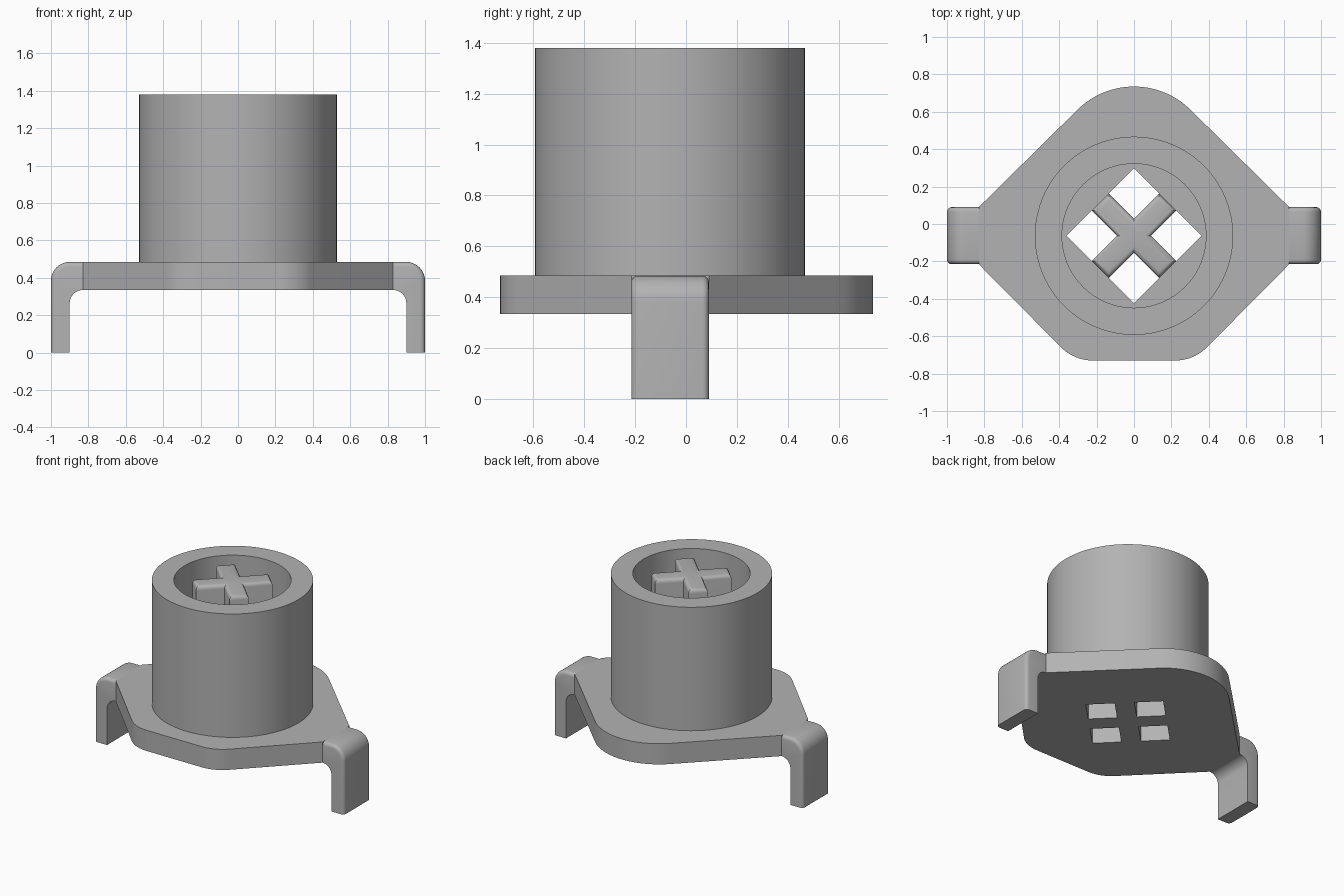
import bpy, bmesh
from math import sin, cos, pi, radians
from mathutils import Matrix

cube = bpy.data.objects.get("Cube")
if cube:
    bpy.data.objects.remove(cube)

grey = bpy.data.materials.new("mid grey")
grey.use_nodes = True
colour = (0.45, 0.45, 0.45, 1)
grey.diffuse_color = colour
grey.node_tree.nodes["Principled BSDF"].inputs["Base Color"].default_value = colour

CY = -0.063                        # shared centre of tube, cross and legs
PLATE_LOW, PLATE_TOP, TOP = 0.335, 0.485, 1.38
HOLE, ARM = 0.255, 0.065           # half widths of the square hole and cross arms
ROOT = 0.83                        # where the legs join the plate


def arc(cx, cy, r, start, end, n):
    angles = [radians(start + (end - start) * i / n) for i in range(n + 1)]
    return [(cx + r * cos(a), cy + r * sin(a)) for a in angles]


def prism(points, depth, matrix):
    """Extrude a 2D outline along local z, then place it."""
    bm = bmesh.new()
    face = bm.faces.new([bm.verts.new((x, y, 0)) for x, y in points])
    top = bmesh.ops.extrude_face_region(bm, geom=[face])["geom"]
    bmesh.ops.translate(bm, vec=(0, 0, depth),
                        verts=[v for v in top if isinstance(v, bmesh.types.BMVert)])
    bm.transform(matrix)
    bmesh.ops.recalc_face_normals(bm, faces=bm.faces)
    return bm


def round_edges(bm, rule, radius):
    edges = [e for e in bm.edges if rule(e)]
    bmesh.ops.bevel(bm, geom=edges, offset=radius, segments=4, profile=0.5,
                    affect='EDGES', clamp_overlap=True)


def finish(name, bm):
    mesh = bpy.data.meshes.new(name)
    bm.to_mesh(mesh)
    bm.free()
    mesh.materials.append(grey)
    ob = bpy.data.objects.new(name, mesh)
    bpy.context.collection.objects.link(ob)
    return ob


def apply_and_shade(ob):
    bpy.ops.object.select_all(action='DESELECT')
    ob.select_set(True)
    bpy.context.view_layer.objects.active = ob
    for mod in list(ob.modifiers):
        bpy.ops.object.modifier_apply(modifier=mod.name)
    bpy.ops.object.shade_smooth_by_angle(angle=radians(30))


# Base plate: rounded back, flat front with rounded corners
right_side = (arc(0.22, -0.49, 0.24, -90, -45, 12)
              + [(ROOT, -0.215), (ROOT, 0.09)]
              + arc(0, 0.305, 0.43, 45, 90, 16))
left_side = [(-x, y) for x, y in reversed(right_side[:-1])]
plate = finish("base_plate", prism(right_side + left_side, PLATE_TOP - PLATE_LOW,
                                   Matrix.Translation((0, 0, PLATE_LOW))))

# Square opening turned by 45 degrees
turned = Matrix.Translation((0, CY, 0)) @ Matrix.Rotation(pi / 4, 4, 'Z')
square = [(-HOLE, -HOLE), (HOLE, -HOLE), (HOLE, HOLE), (-HOLE, HOLE)]
cutter = finish("opening_cutter", prism(square, 1, turned))
cutter.hide_render = True
cut = plate.modifiers.new("opening", 'BOOLEAN')
cut.operation, cut.solver, cut.object = 'DIFFERENCE', 'EXACT', cutter
apply_and_shade(plate)
bpy.data.objects.remove(cutter)

# Tube standing on the plate
bm = bmesh.new()
section = [bm.verts.new((r, 0, z)) for r, z in
           ((0.53, PLATE_TOP), (0.53, TOP), (0.385, TOP), (0.385, PLATE_TOP))]
loop = [bm.edges.new((section[i], section[(i + 1) % 4])) for i in range(4)]
bmesh.ops.spin(bm, geom=section + loop, cent=(0, 0, 0), axis=(0, 0, 1),
               angle=2 * pi, steps=96, use_merge=True)
bmesh.ops.remove_doubles(bm, verts=bm.verts, dist=0.0001)
bmesh.ops.translate(bm, verts=bm.verts, vec=(0, CY, 0))
bmesh.ops.recalc_face_normals(bm, faces=bm.faces)
apply_and_shade(finish("tube", bm))

# Cross-shaped stem with a softened top rim
outline = []
for turn in range(4):
    c, s = round(cos(turn * pi / 2)), round(sin(turn * pi / 2))
    for x, y in ((ARM, -ARM), (HOLE, -ARM), (HOLE, ARM)):
        outline.append((x * c - y * s, x * s + y * c))
bm = prism(outline, TOP - PLATE_LOW, turned @ Matrix.Translation((0, 0, PLATE_LOW)))
round_edges(bm, lambda e: all(v.co.z > TOP - 0.001 for v in e.verts), 0.028)
apply_and_shade(finish("cross_stem", bm))

# Bent legs: curved side profile, rounded on the outer edges only
outer = [(ROOT, PLATE_TOP)] + arc(0.9, 0.385, 0.1, 90, 0, 10) + [(1, 0)]
inner = [(0.9, 0)] + arc(ROOT, 0.265, 0.07, 0, 90, 8)
stand = Matrix.Translation((0, 0.09, 0)) @ Matrix.Rotation(pi / 2, 4, 'X')
bm = prism(outer + inner, 0.305, stand)


def on_outer(v):
    return any(abs(v.co.x - x) + abs(v.co.z - z) < 0.0001 for x, z in outer)


round_edges(bm, lambda e: all(on_outer(v) for v in e.verts)
            and abs(e.verts[0].co.y - e.verts[1].co.y) < 0.01, 0.025)
legs = finish("legs", bm)
legs.modifiers.new("other_side", 'MIRROR')
apply_and_shade(legs)
